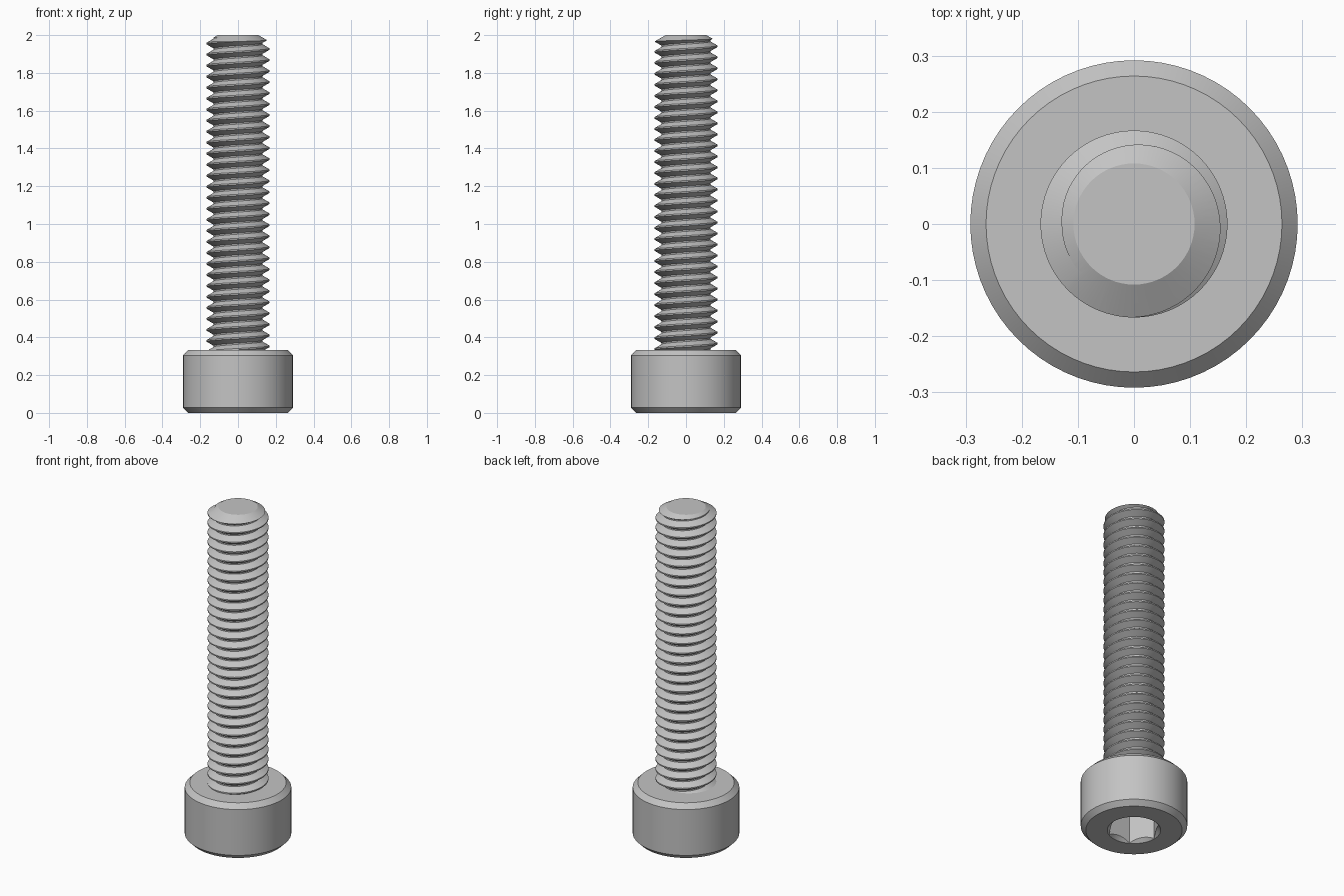
import bpy, bmesh, math

if "Cube" in bpy.data.objects:
    bpy.data.objects.remove(bpy.data.objects["Cube"], do_unlink=True)

# Main sizes
HEAD_R, HEAD_H, BEVEL = 0.2917, 0.333, 0.028
CREST_R, ROOT_R, PITCH = 0.1667, 0.129, 0.0583
TIP_R, TOP = 0.108, 2.0

steel = bpy.data.materials.new("grey steel")
steel.use_nodes = True
GREY = (0.55, 0.55, 0.55, 1)
steel.diffuse_color = GREY
steel.node_tree.nodes["Principled BSDF"].inputs["Base Color"].default_value = GREY


def finish(bm, name):
    bmesh.ops.recalc_face_normals(bm, faces=bm.faces)
    mesh = bpy.data.meshes.new(name)
    bm.to_mesh(mesh)
    bm.free()
    mesh.materials.append(steel)
    obj = bpy.data.objects.new(name, mesh)
    bpy.context.collection.objects.link(obj)
    return obj


def lathe(name, profile, sides):
    """Closed solid turned around z from (radius, height) rings."""
    bm = bmesh.new()
    rings = []
    for r, z in profile:
        rings.append([bm.verts.new((r * math.cos(math.tau * i / sides),
                                    r * math.sin(math.tau * i / sides), z))
                      for i in range(sides)])
    for a, b in zip(rings, rings[1:]):
        for i in range(sides):
            k = (i + 1) % sides
            bm.faces.new((a[i], a[k], b[k], b[i]))
    bm.faces.new(rings[0])
    bm.faces.new(rings[-1])
    return finish(bm, name)


def activate(obj):
    bpy.ops.object.select_all(action='DESELECT')
    obj.select_set(True)
    bpy.context.view_layer.objects.active = obj


def cut(obj, cutter, operation):
    mod = obj.modifiers.new("cut", 'BOOLEAN')
    mod.object, mod.operation, mod.solver = cutter, operation, 'EXACT'
    activate(obj)
    bpy.ops.object.modifier_apply(modifier=mod.name)
    bpy.data.objects.remove(cutter, do_unlink=True)


def smooth(obj):
    activate(obj)
    bpy.ops.object.shade_smooth_by_angle(angle=math.radians(25))


def helical_rod(name, start, turns, steps):
    """Solid rod whose flat-crested V thread climbs anticlockwise."""
    bm = bmesh.new()
    flat = PITCH / 16
    section = [(CREST_R, -flat), (CREST_R, flat),
               (ROOT_R, PITCH / 2 - flat), (ROOT_R, PITCH / 2 + flat)]
    n = len(section)
    rows = []
    for t in range(turns):
        for r, dz in section:
            rows.append([bm.verts.new((r * math.cos(math.tau * j / steps),
                                       r * math.sin(math.tau * j / steps),
                                       start + (t + j / steps) * PITCH + dz))
                         for j in range(steps)])
    # The last column of each turn joins the first column of the next
    for i in range(len(rows) - 1):
        for j in range(steps):
            if j < steps - 1:
                quad = (rows[i][j], rows[i][j + 1], rows[i + 1][j + 1], rows[i + 1][j])
            elif i + n + 1 < len(rows):
                quad = (rows[i][j], rows[i + n][0], rows[i + n + 1][0], rows[i + 1][j])
            else:
                continue
            bm.faces.new(quad)
    # Close both open ends with fans to the axis
    for z in (start, start + turns * PITCH):
        hub = bm.verts.new((0, 0, z))
        for e in [e for e in bm.edges if e.is_boundary and hub not in e.verts
                  and abs(e.verts[0].co.z - z) < 2.5 * PITCH]:
            bm.faces.new((e.verts[0], e.verts[1], hub))
    return finish(bm, name)


# Cap head with bevelled rims
head = lathe("cap_head", [(HEAD_R - BEVEL, 0), (HEAD_R, BEVEL),
                          (HEAD_R, HEAD_H - BEVEL), (HEAD_R - BEVEL, HEAD_H)], 72)

# Hexagonal key socket with a countersunk mouth
KEY_R, SOCKET = 0.1443, 0.167
cut(head, lathe("socket_cutter", [(KEY_R, -0.05), (KEY_R, SOCKET)], 6), 'DIFFERENCE')
cut(head, lathe("mouth_cutter", [(KEY_R + 0.022, -0.02), (KEY_R - 0.04, 0.042)], 72), 'DIFFERENCE')
smooth(head)

# Threaded shank, trimmed inside the head and to a cone at the tip
crest_z = 1.970 + PITCH / 4
shank = helical_rod("threaded_shank", crest_z - 31 * PITCH, 35, 64)
slope = math.tan(math.radians(30))
trim = lathe("tip_cutter", [(0.2, 0.29), (0.2, TOP - (0.2 - TIP_R) * slope), (TIP_R, TOP)], 64)
cut(shank, trim, 'INTERSECT')
smooth(shank)
